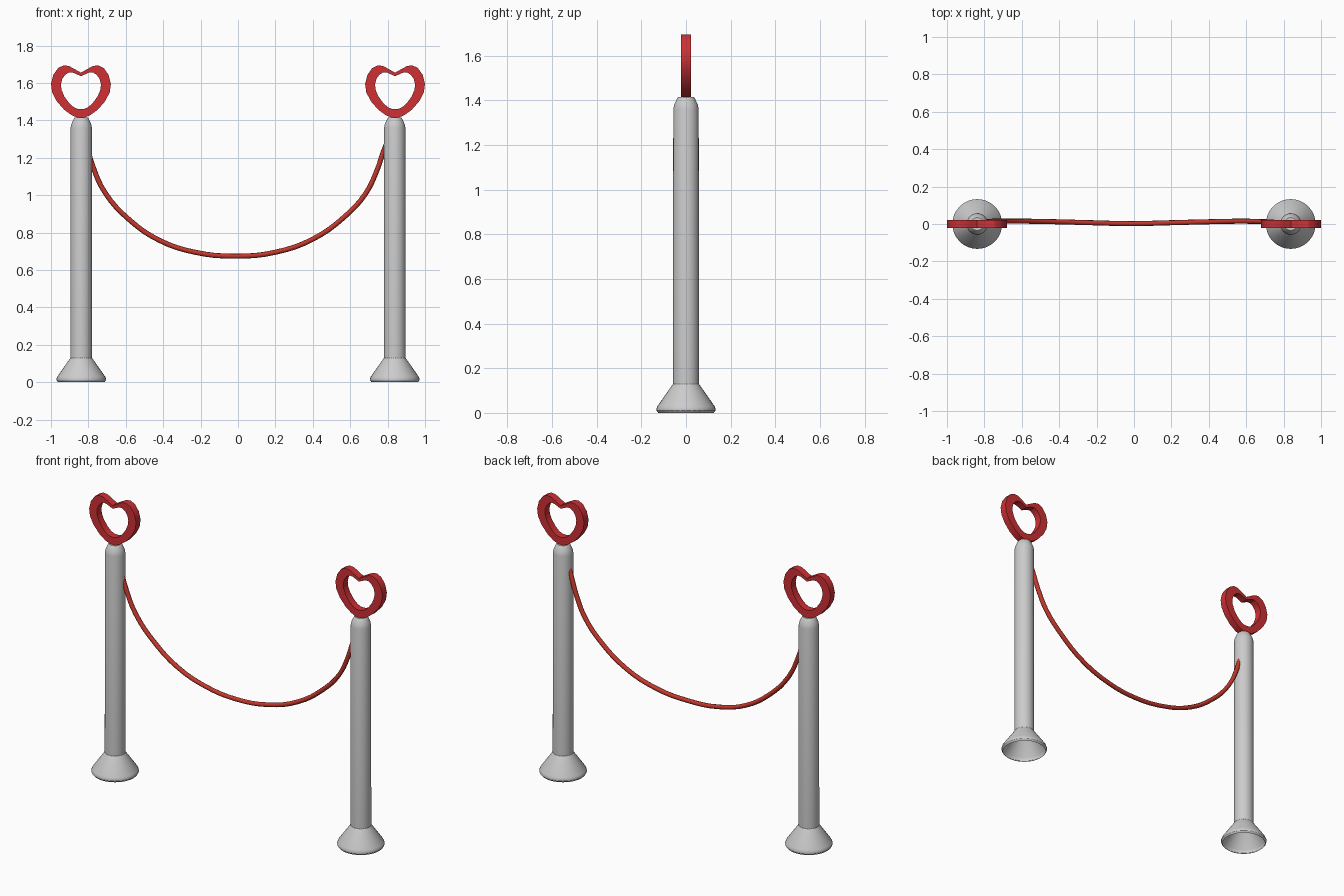
import bpy, bmesh, math

if "Cube" in bpy.data.objects:
    bpy.data.objects.remove(bpy.data.objects["Cube"])


def material(name, color):
    m = bpy.data.materials.new(name)
    m.diffuse_color = color
    m.use_nodes = True
    m.node_tree.nodes["Principled BSDF"].inputs["Base Color"].default_value = m.diffuse_color
    return m


RED = material("heart_red", (0.62, 0.03, 0.035, 1))
ROPE = material("rope_red", (0.55, 0.04, 0.025, 1))


def finish(name, bm, mat=None, angle=30):
    me = bpy.data.meshes.new(name)
    bm.to_mesh(me)
    bm.free()
    ob = bpy.data.objects.new(name, me)
    bpy.context.collection.objects.link(ob)
    if mat:
        me.materials.append(mat)
    bpy.ops.object.select_all(action='DESELECT')
    ob.select_set(True)
    bpy.context.view_layer.objects.active = ob
    bpy.ops.object.shade_smooth_by_angle(angle=math.radians(angle))
    return ob


def post(name, cx, n=32):
    # Lathed hollow post: flared foot open below, tapered closed top
    profile = [(0.124, 0.004), (0.132, 0.01), (0.133, 0.018), (0.128, 0.03),
               (0.058, 0.13), (0.057, 1.36), (0.053, 1.38), (0.039, 1.41), (0.034, 1.415)]
    bm = bmesh.new()
    rings = [[bm.verts.new((cx + r * math.cos(2 * math.pi * i / n),
                            r * math.sin(2 * math.pi * i / n), z)) for i in range(n)]
             for r, z in profile]
    for a, b in zip(rings, rings[1:]):
        for i in range(n):
            j = (i + 1) % n
            bm.faces.new((a[i], a[j], b[j], b[i]))
    bm.faces.new(rings[-1])
    # Rim at ground level
    for v in rings[0]:
        v.co.z = 0.0
    finish(name, bm)


def heart(name, cx, d=0.022):
    # Half outlines from notch to tip, mirrored and bridged into a ring
    outer = [(0, 1.655), (0.035, 1.675), (0.065, 1.691), (0.093, 1.694), (0.122, 1.68),
             (0.148, 1.643), (0.16, 1.595), (0.154, 1.55), (0.13, 1.503), (0.09, 1.457),
             (0.05, 1.428), (0.022, 1.416), (0, 1.413)]
    inner = [(0, 1.636), (0.022, 1.646), (0.042, 1.655), (0.062, 1.657), (0.083, 1.645),
             (0.1, 1.622), (0.107, 1.593), (0.104, 1.564), (0.09, 1.53), (0.065, 1.495),
             (0.038, 1.47), (0.018, 1.462), (0, 1.46)]
    bm = bmesh.new()

    def loop(half, y):
        pts = half + [(-x, z) for x, z in half[-2:0:-1]]
        return [bm.verts.new((cx + x, y, z)) for x, z in pts]
    loops = [loop(outer, -d), loop(outer, d), loop(inner, d), loop(inner, -d)]
    n = len(loops[0])
    for k in range(4):
        a, b = loops[k], loops[(k + 1) % 4]
        for i in range(n):
            j = (i + 1) % n
            bm.faces.new((a[i], a[j], b[j], b[i]))
    bmesh.ops.recalc_face_normals(bm, faces=bm.faces)
    finish(name, bm, RED)


for side, cx in (("left", -0.838), ("right", 0.838)):
    post(side + "_post", cx)
    heart(side + "_heart", cx * 1.002)

# Sagging rope between the posts
path = [(-0.80, 0.012, 1.235), (-0.778, 0.014, 1.16), (-0.71, 0.015, 1.012),
        (-0.578, 0.015, 0.866), (-0.417, 0.012, 0.757), (-0.23, 0.007, 0.695),
        (-0.016, 0.002, 0.674), (0.2, 0.007, 0.695), (0.4, 0.012, 0.765),
        (0.57, 0.015, 0.885), (0.68, 0.013, 1.005), (0.74, 0.01, 1.125),
        (0.78, 0.006, 1.24), (0.80, 0.005, 1.29)]
cu = bpy.data.curves.new("rope", 'CURVE')
cu.dimensions = '3D'
cu.bevel_depth = 0.0135
cu.bevel_resolution = 2
cu.resolution_u = 4
cu.use_fill_caps = True
sp = cu.splines.new('BEZIER')
sp.bezier_points.add(len(path) - 1)
for p, co in zip(sp.bezier_points, path):
    p.co = co
    p.handle_left_type = p.handle_right_type = 'AUTO'
cu.materials.append(ROPE)
rope = bpy.data.objects.new("rope", cu)
bpy.context.collection.objects.link(rope)
